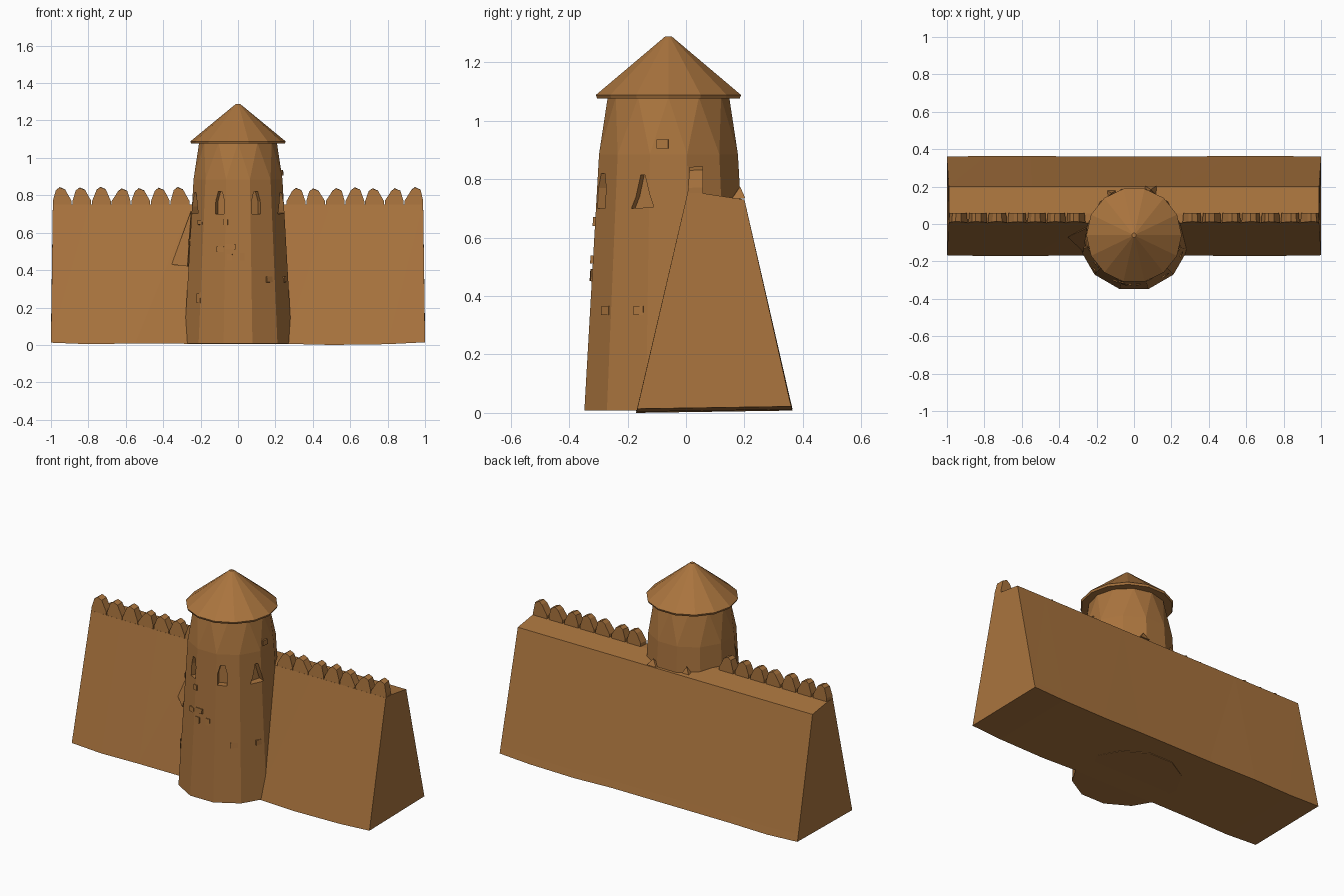
import bpy, bmesh, math, random
from mathutils import Matrix, Vector

if "Cube" in bpy.data.objects:
    bpy.data.objects.remove(bpy.data.objects["Cube"])

random.seed(4)
CY = -0.06          # tower axis in y

clay = bpy.data.materials.new("brown_clay")
clay.diffuse_color = (0.40, 0.175, 0.048, 1)
clay.use_nodes = True
clay.node_tree.nodes["Principled BSDF"].inputs["Base Color"].default_value = clay.diffuse_color


def make(name, verts, faces):
    """Flat-shaded mesh object with outward normals."""
    bm = bmesh.new()
    vs = [bm.verts.new(v) for v in verts]
    for f in faces:
        bm.faces.new([vs[i] for i in f])
    bmesh.ops.recalc_face_normals(bm, faces=bm.faces)
    me = bpy.data.meshes.new(name)
    bm.to_mesh(me)
    bm.free()
    me.materials.append(clay)
    ob = bpy.data.objects.new(name, me)
    bpy.context.collection.objects.link(ob)
    return ob


def loft(name, rings, tri=False):
    """Skin a list of equal-length rings and cap both ends."""
    n = len(rings[0])
    verts = [v for r in rings for v in r]
    faces = [list(range(n)), list(range(len(verts) - n, len(verts)))]
    for k in range(len(rings) - 1):
        for i in range(n):
            a, b = k * n + i, k * n + (i + 1) % n
            if tri:
                faces += [(a, b, a + n), (b, b + n, a + n)]
            else:
                faces.append((a, b, b + n, a + n))
    return make(name, verts, faces)


def ring(r, z, n, offset=0.0):
    return [(r * math.cos(2 * math.pi * (i + offset) / n),
             CY + r * math.sin(2 * math.pi * (i + offset) / n), z) for i in range(n)]


def radial(ob, angle, radius, z, tilt=0.0):
    """Place a part modelled with local -y outward, angle measured from the front."""
    a = math.radians(angle)
    ob.matrix_world = (Matrix.Translation((radius * math.sin(a), CY - radius * math.cos(a), z))
                       @ Matrix.Rotation(a, 4, 'Z') @ Matrix.Rotation(tilt, 4, 'X'))


# Battered wall with a slightly uneven foot
stations = []
for x, dz, dy in [(-1, .012, 0), (-.8, .004, -.004), (-.55, .008, -.004), (-.25, .006, 0),
                  (.25, .006, 0), (.5, 0, -.004), (.8, .004, -.003), (1, .014, 0)]:
    xt = x * 0.99
    stations.append([(x, -.167 + dy, dz), (x, .36 - dy, dz + .008), (x, .35 - dy, dz + .05),
                     (xt, .2, .73), (xt, .055, .752), (xt, .005, .752)])
loft("wall", stations, tri=True)

# Irregular pointed merlons on both halves
for side in (-1, 1):
    for i in range(7):
        c = side * (0.94 - 0.105 * i)
        h = .84 - random.uniform(0, .01)
        lean = random.uniform(-.012, .012)
        w = .05
        outline = [(-w, .745), (w, .745), (w, .77), (.026 + lean, h - .008),
                   (lean - .004, h + .004), (-.024 + lean, h - .01), (-w, .77)]
        front = [(c + x, .005 + (z - .745) * .08, z) for x, z in outline]
        back = [(c + x * .92, .058, z + .002) for x, z in outline]
        loft("merlon", [front, back])

# Tapered tower shaft, twisted facets under the roof
tower = loft("tower", [ring(.298, .008, 12, .5), ring(.246, .885, 12, .5),
                       ring(.208, 1.08, 12, 1.0)], tri=True)

# Window recesses cut into the shaft
arch = [(-.026, 0), (.026, 0), (.026, .07), (.012, .12), (-.012, .12), (-.026, .07)]
wedge = [(-.042, 0), (.042, .004), (.03, .04), (.008, .115), (-.008, .115), (-.025, .04)]
for ang, prof in [(-69, wedge), (-23, arch), (23, arch), (69, wedge)]:
    cut = loft("window_cutter", [[(x, -.08, z) for x, z in prof],
                                 [(x, .045, z) for x, z in prof]])
    radial(cut, ang, .255, .70)
    cut.hide_render = True
    cut.hide_set(True)
    mod = tower.modifiers.new("window", 'BOOLEAN')
    mod.operation = 'DIFFERENCE'
    mod.solver = 'EXACT'
    mod.object = cut

# Conical roof with a thin rim
roof = [ring(.215, 1.076, 14), ring(.25, 1.076, 14), ring(.255, 1.088, 14),
        ring(.012, 1.288, 14)]
loft("roof", roof)

# Slightly raised bricks on the shaft
batter = -math.atan(.052 / .877)
for ang, z, w, h in [(-21, .512, .04, .03), (-9, .525, .055, .028), (-10, .468, .03, .035),
                     (5, .472, .025, .04), (38, .35, .04, .03), (-48, .25, .03, .05),
                     (-52, .655, .04, .025), (-15, .655, .025, .03), (68, .35, .035, .03),
                     (85, .92, .04, .03), (-80, .55, .04, .03)]:
    apothem = math.cos(math.radians(15))
    off = math.radians((ang + 15) % 30 - 15)
    rad = (.298 - .0593 * (z - .008)) * apothem / math.cos(off)
    brick = loft("brick", [[(sx * w / 2, y, sz * h / 2) for sx, sz in
                            ((-1, -1), (1, -1), (1, 1), (-1, 1))] for y in (-.005, .02)])
    radial(brick, ang, rad, z, batter)

# Leaning buttress where tower meets the left wall
make("buttress", [(-.25, -.02, .72), (-.355, -.07, .43), (-.27, -.15, .42), (-.25, .02, .42)],
     [(0, 1, 2), (0, 2, 3), (0, 3, 1), (1, 3, 2)])

# Small stone blocks at the back foot of the tower on the walkway
for x, y, s in [(.09, .185, .03), (-.12, .165, .022)]:
    make("walkway_stone", [(x - s, y - s, .73), (x + s, y - s, .73), (x + s, y + s * .6, .735),
                           (x - s, y + s * .6, .735), (x, y, .775)],
         [(0, 1, 2, 3), (0, 1, 4), (1, 2, 4), (2, 3, 4), (3, 0, 4)])
